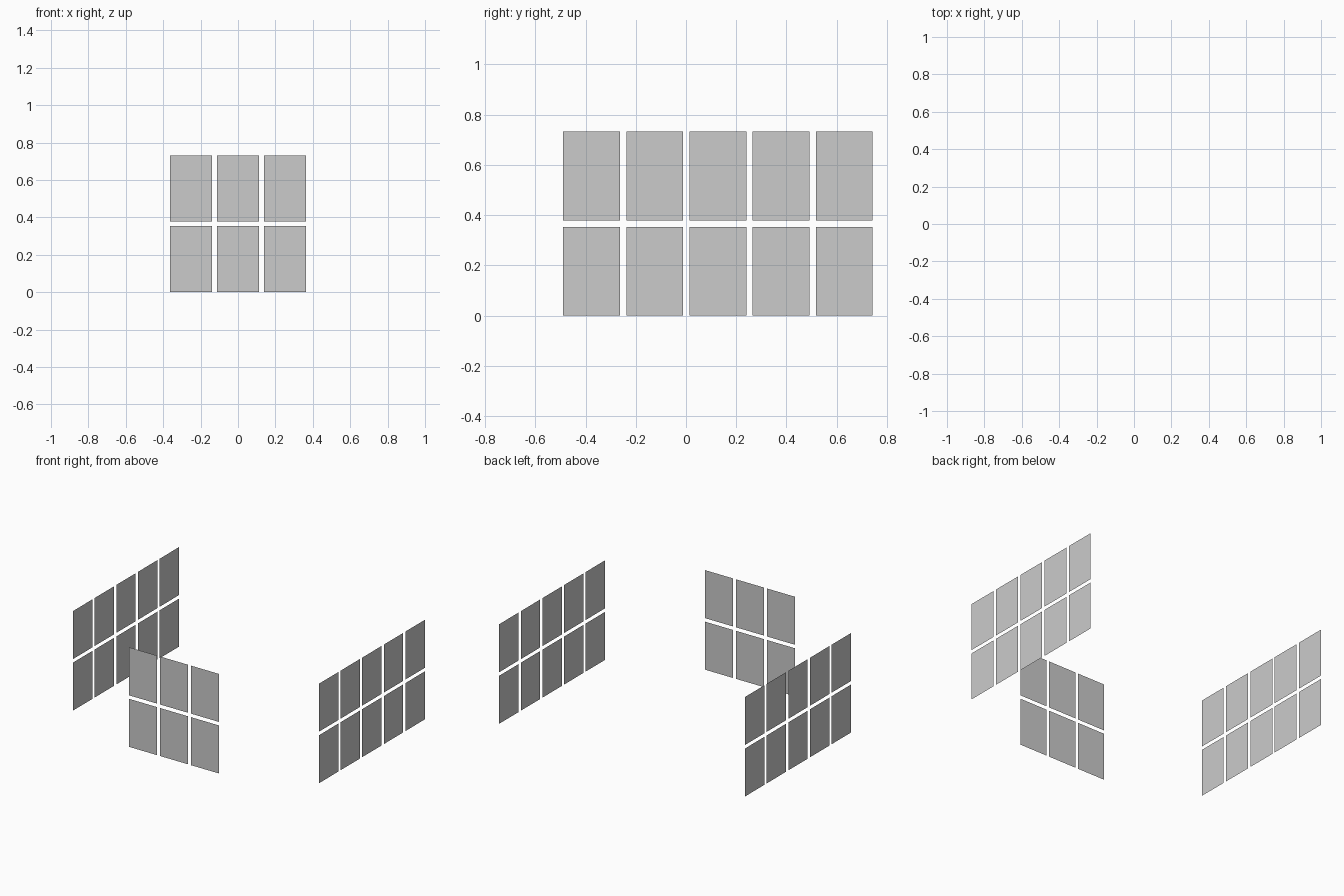
import bpy
import bmesh
from mathutils import Vector

if "Cube" in bpy.data.objects:
    bpy.data.objects.remove(bpy.data.objects["Cube"])

PANE_W, PANE_H = 0.226, 0.353      # size of one pane
STEP_W, STEP_H = 0.2515, 0.379     # spacing from pane to pane
HALF_X, HALF_Y = 1.0, 0.743        # wall planes


def pane_grid(name, origin, direction, columns, rows=2):
    """Grid of separate flat panes starting at origin, running along direction."""
    bm = bmesh.new()
    along, up = Vector(direction), Vector((0, 0, 1))
    for c in range(columns):
        for r in range(rows):
            p = Vector(origin) + along * c * STEP_W + up * r * STEP_H
            w, h = along * PANE_W, up * PANE_H
            bm.faces.new([bm.verts.new(v) for v in (p, p + w, p + w + h, p + h)])
    mesh = bpy.data.meshes.new(name)
    bm.to_mesh(mesh)
    bm.free()
    obj = bpy.data.objects.new(name, mesh)
    bpy.context.collection.objects.link(obj)
    return obj


# Side windows: five columns each, facing outward
side_len = 4 * STEP_W + PANE_W
pane_grid("right_window_panes", (HALF_X, HALF_Y - side_len, 0), (0, 1, 0), 5)
pane_grid("left_window_panes", (-HALF_X, HALF_Y, 0), (0, -1, 0), 5)

# Front window: three columns centred on x = 0
front_len = 2 * STEP_W + PANE_W
pane_grid("front_window_panes", (-front_len / 2, -HALF_Y, 0), (1, 0, 0), 3)
